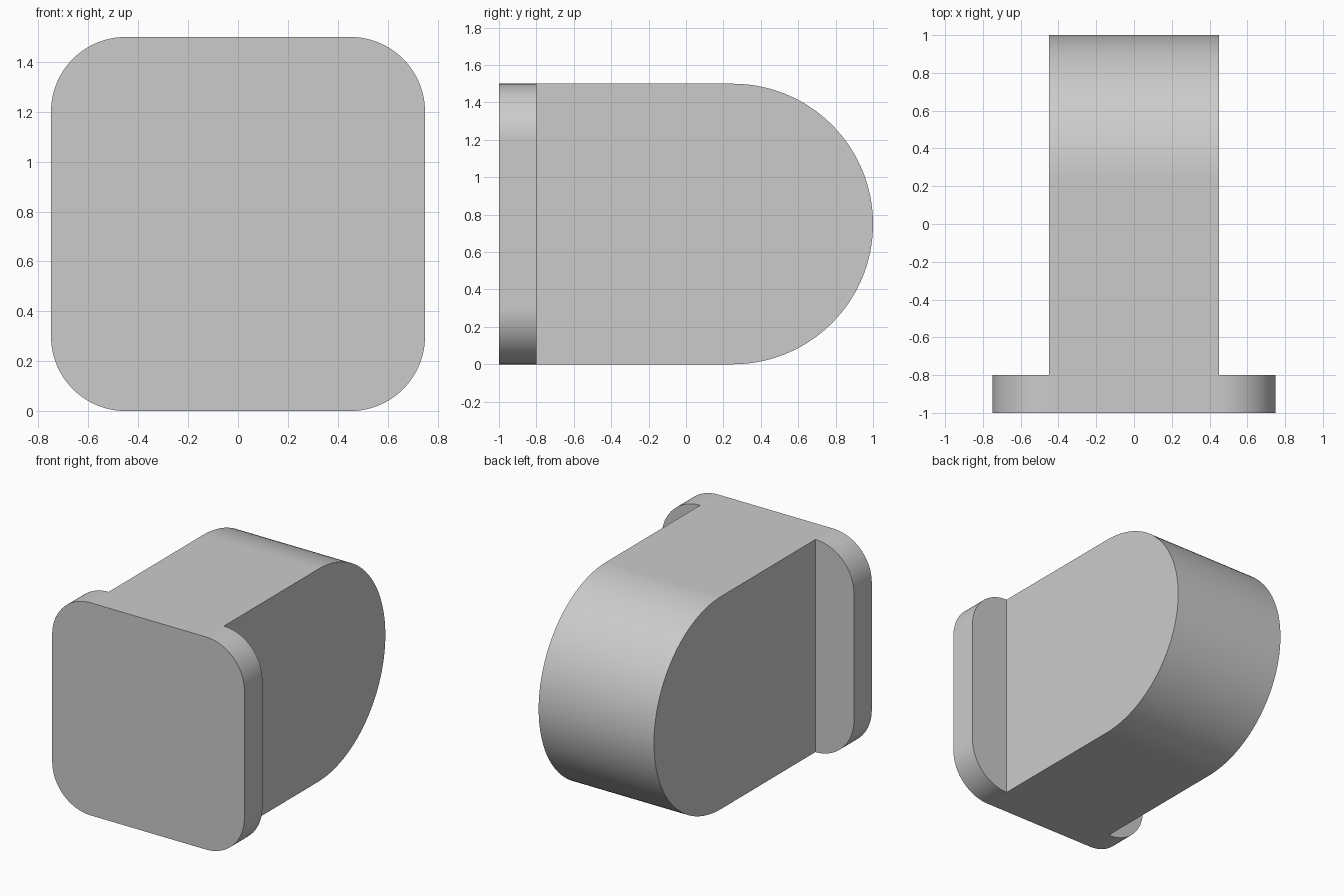
import bpy, bmesh
from math import radians, sin, cos, pi
from mathutils import Vector

cube = bpy.data.objects.get("Cube")
if cube:
    bpy.data.objects.remove(cube, do_unlink=True)

grey = bpy.data.materials.new("light_grey")
grey.use_nodes = True
grey.diffuse_color = (0.6, 0.6, 0.6, 1)
grey.node_tree.nodes["Principled BSDF"].inputs["Base Color"].default_value = (0.6, 0.6, 0.6, 1)


def arc(cu, cv, r, start, sweep, steps):
    angles = [radians(start + sweep * i / steps) for i in range(steps + 1)]
    return [(cu + r * cos(a), cv + r * sin(a)) for a in angles]


def prism(name, outline, offset):
    """Extrude a closed 3D outline along an offset."""
    bm = bmesh.new()
    face = bm.faces.new([bm.verts.new(p) for p in outline])
    ext = bmesh.ops.extrude_face_region(bm, geom=[face], use_keep_orig=True)
    verts = [v for v in ext["geom"] if isinstance(v, bmesh.types.BMVert)]
    bmesh.ops.translate(bm, verts=verts, vec=Vector(offset))
    bmesh.ops.recalc_face_normals(bm, faces=bm.faces)
    mesh = bpy.data.meshes.new(name)
    bm.to_mesh(mesh)
    bm.free()
    mesh.materials.append(grey)
    obj = bpy.data.objects.new(name, mesh)
    bpy.context.collection.objects.link(obj)
    return obj


# Front plate: rounded square
half, radius, mid = 0.75, 0.3, 0.75
c = half - radius
corners = [(c, c), (-c, c), (-c, -c), (c, -c)]
square = [p for i, (u, v) in enumerate(corners)
          for p in arc(u, v + mid, radius, 90 * i, 90, 24)]
plug = prism("plate_and_body", [(x, -1, z) for x, z in square], (0, 0.2, 0))

# Body: straight block with a half-round back, starting inside the plate
side = [(-0.9, 0)] + arc(0.25, mid, half, -90, 180, 64) + [(-0.9, 2 * mid)]
body = prism("body", [(-c, y, z) for y, z in side], (2 * c, 0, 0))

# Fuse both into one solid and merge the flush faces
union = plug.modifiers.new("fuse", 'BOOLEAN')
union.operation = 'UNION'
union.solver = 'EXACT'
union.object = body
bpy.ops.object.select_all(action='DESELECT')
plug.select_set(True)
bpy.context.view_layer.objects.active = plug
bpy.ops.object.modifier_apply(modifier=union.name)
bpy.data.objects.remove(body, do_unlink=True)

bm = bmesh.new()
bm.from_mesh(plug.data)
bmesh.ops.remove_doubles(bm, verts=bm.verts, dist=0.0001)
bmesh.ops.dissolve_limit(bm, angle_limit=radians(0.5), verts=bm.verts, edges=bm.edges)
bm.to_mesh(plug.data)
bm.free()

# Smooth rounds, crisp edges, flat large faces
bpy.ops.object.shade_smooth_by_angle(angle=radians(30))
weighted = plug.modifiers.new("flat_faces", 'WEIGHTED_NORMAL')
weighted.keep_sharp = True
